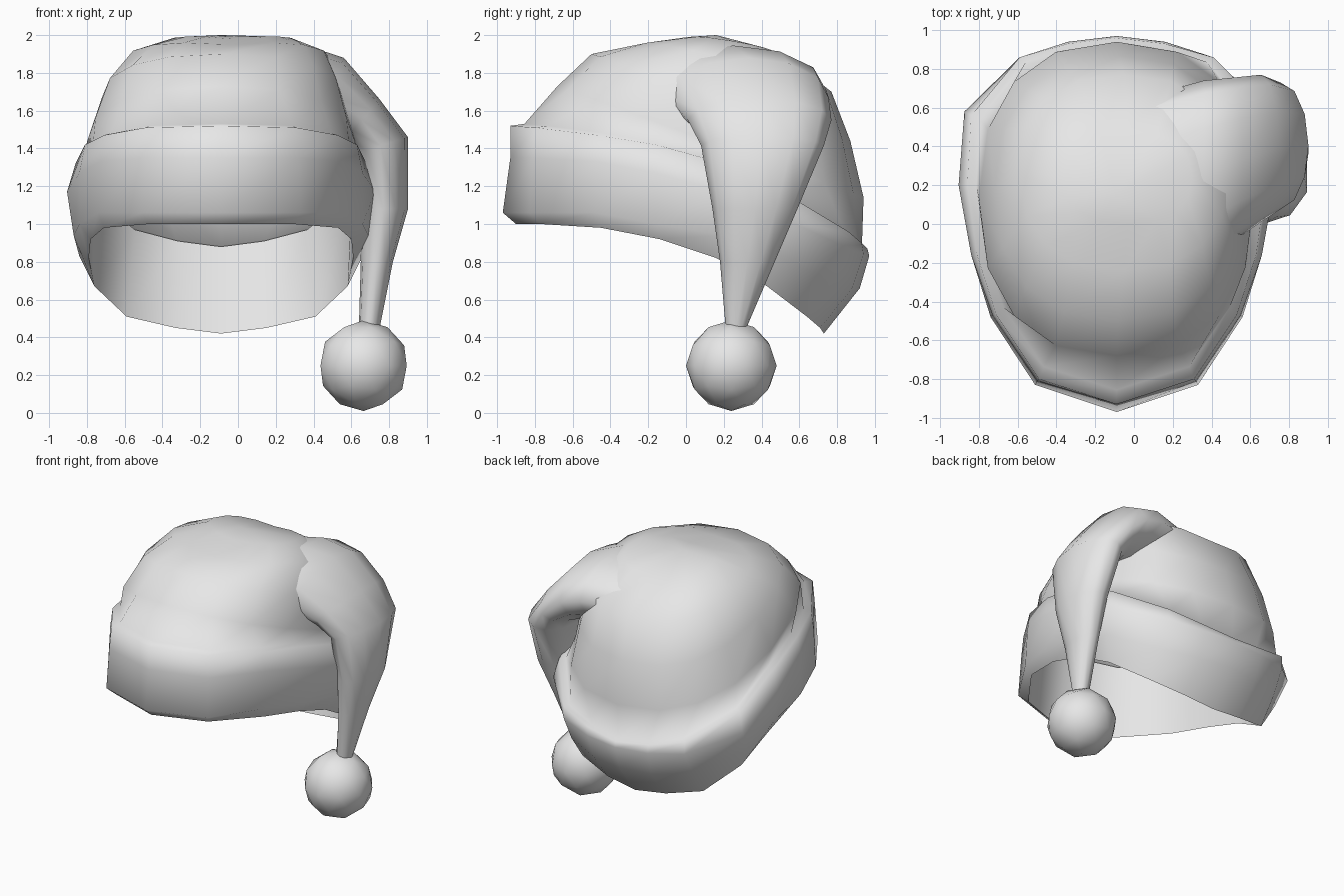
import bpy, bmesh, math
from mathutils import Vector

cube = bpy.data.objects.get("Cube")
if cube:
    bpy.data.objects.remove(cube, do_unlink=True)

HAT_CENTRE = -0.09

fabric = bpy.data.materials.new("light_grey_fabric")
fabric.use_nodes = True
fabric.diffuse_color = (0.8, 0.8, 0.8, 1)
fabric.node_tree.nodes["Principled BSDF"].inputs["Base Color"].default_value = (0.8, 0.8, 0.8, 1)


def finish(name, bm):
    """Turn a bmesh into a smooth shaded object."""
    bmesh.ops.recalc_face_normals(bm, faces=bm.faces)
    mesh = bpy.data.meshes.new(name)
    bm.to_mesh(mesh)
    bm.free()
    mesh.materials.append(fabric)
    obj = bpy.data.objects.new(name, mesh)
    bpy.context.collection.objects.link(obj)
    bpy.ops.object.select_all(action="DESELECT")
    obj.select_set(True)
    bpy.context.view_layer.objects.active = obj
    bpy.ops.object.shade_smooth_by_angle(angle=math.radians(110))
    return obj


def loft(name, rings, tip=None):
    """Skin a row of rings, optionally ended in a point."""
    bm = bmesh.new()
    loops = [[bm.verts.new(p) for p in ring] for ring in rings]
    count = len(loops[0])
    for a, b in zip(loops, loops[1:]):
        for i in range(count):
            j = (i + 1) % count
            bm.faces.new((a[i], a[j], b[j], b[i]))
    if tip is not None:
        top = bm.verts.new(tip)
        for i in range(count):
            bm.faces.new((loops[-1][i], loops[-1][(i + 1) % count], top))
    return finish(name, bm)


def mirrored(half, shift=0):
    """Complete a front-to-back half ring by mirroring it across its centre."""
    cx = HAT_CENTRE + shift
    left = [Vector((cx + x, y, z)) for x, y, z in half]
    right = [Vector((cx - x, y, z)) for x, y, z in half[-2:0:-1]]
    return left + right


# Band outlines: half width, depth and height from front to back
inner_bottom = [(0, -.9, 1), (.38, -.77, 1), (.62, -.45, .98), (.69, -.14, .92), (.7, .16, .82),
                (.67, .43, .67), (.5, .64, .51), (.24, .71, .45), (0, .73, .42)]
outer_low = [(0, -.97, 1.06), (.42, -.83, 1.06), (.65, -.48, 1.06), (.75, -.16, 1), (.78, .2, .94),
             (.75, .49, .83), (.5, .77, .69), (.24, .88, .66), (0, .92, .66)]
outer_high = [(0, -.93, 1.35), (.41, -.81, 1.35), (.64, -.47, 1.33), (.75, -.16, 1.27), (.815, .2, 1.17),
              (.785, .58, 1), (.5, .86, .87), (.25, .94, .84), (0, .97, .83)]
top_edge = [(0, -.93, 1.52), (.4, -.8, 1.51), (.62, -.47, 1.47), (.72, -.16, 1.42), (.77, .2, 1.32),
            (.75, .56, 1.14), (.5, .86, .96), (.25, .93, .9), (0, .96, .87)]
cap_base = [(x * .94, y * (.92 if y < 0 else .97), z + .01) for x, y, z in top_edge]
lining_top = [(x * .97, y * .97, z) for x, y, z in cap_base]


# Cap: tilted, slightly squared rings, arched sideways and leaning to the tail
def cap_ring(front, back, width, arch=0, shift=0):
    half = []
    for i in range(9):
        a = math.pi * i / 8
        c = math.copysign(abs(math.cos(a)) ** .85, math.cos(a))
        s = abs(math.sin(a)) ** .85 if 0 < i < 8 else 0
        t = (1 - c) / 2
        y, z = (f + (b - f) * t for f, b in zip(front, back))
        half.append((width * s, y, z + arch * s))
    return mirrored(half, shift)


# Hat: lining, band and cap in one continuous skin
hat_rings = [mirrored(r) for r in
             (lining_top, inner_bottom, outer_low, outer_high, top_edge, cap_base)]
hat_rings += [
    cap_ring((-.68, 1.73), (.94, 1.14), .71),
    cap_ring((-.5, 1.9), (.87, 1.44), .64, shift=.01),
    cap_ring((-.24, 1.95), (.77, 1.7), .54, arch=.04, shift=.04),
    cap_ring((.0, 1.98), (.48, 1.9), .33, arch=.03, shift=.06),
]
loft("hat_band_and_cap", hat_rings, tip=(HAT_CENTRE, .16, 2))


# Drooping tail: outer and inner side (x, z) plus its front and back
def tail_ring(outer, inner, front, back, sides=12):
    ring = []
    for i in range(sides):
        a = math.tau * i / sides
        t = (1 + math.cos(a)) / 2
        x, z = (n + (o - n) * t for o, n in zip(outer, inner))
        y = (front + back) / 2 + (back - front) / 2 * math.sin(a)
        ring.append((x, y, z))
    return ring


tail_rings = [
    tail_ring((.08, 1.92), (.2, 1.5), -.42, .68),
    tail_ring((.36, 1.945), (.36, 1.48), -.24, .74),
    tail_ring((.56, 1.88), (.46, 1.46), -.09, .755),
    tail_ring((.75, 1.66), (.56, 1.44), .01, .77),
    tail_ring((.9, 1.46), (.61, 1.37), .08, .73),
    tail_ring((.9, 1.08), (.64, 1.08), .14, .59),
    tail_ring((.82, .8), (.65, .8), .18, .47),
    tail_ring((.75, .45), (.64, .45), .21, .32),
]
loft("hat_tail", tail_rings)

# Pompom on the tail end
bm = bmesh.new()
bmesh.ops.create_icosphere(bm, subdivisions=2, radius=.24)
bmesh.ops.translate(bm, verts=bm.verts, vec=(.665, .24, .25))
finish("pompom", bm)
